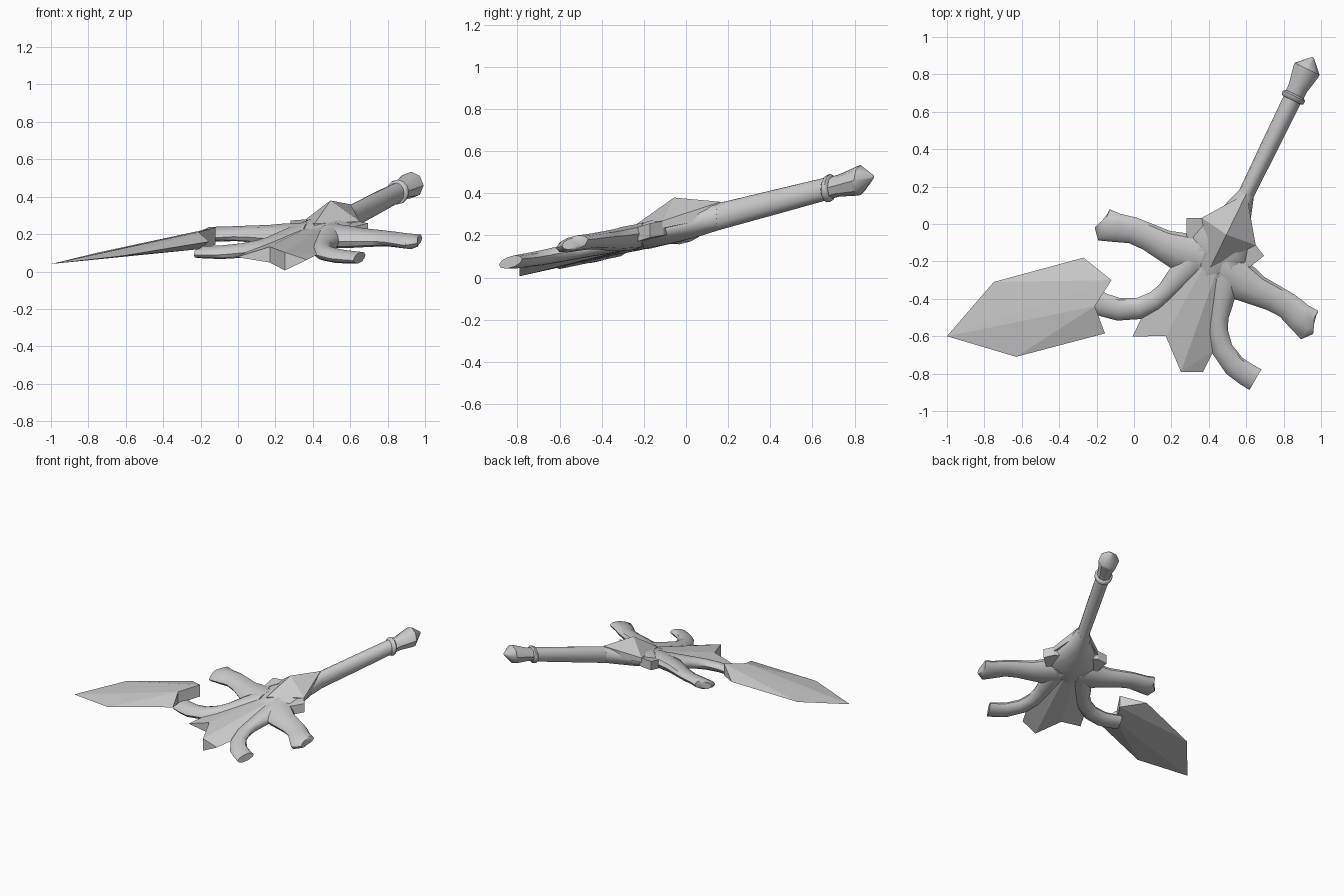
import bpy, bmesh, math
from mathutils import Matrix, Vector

if "Cube" in bpy.data.objects:
    bpy.data.objects.remove(bpy.data.objects["Cube"])

# Sword frame: u = across the guard, v = towards the pommel, w = up; tilted in the world
SWORD = Matrix(((0.899, 0.438, 0, 0.50),
                (-0.438, 0.899, 0, -0.045),
                (-0.0316, 0.2316, 1, 0.2375),
                (0, 0, 0, 1)))


def build(name, verts, faces, frame=SWORD, smooth=None):
    bm = bmesh.new()
    vs = [bm.verts.new(frame @ Vector(p)) for p in verts]
    for f in faces:
        bm.faces.new([vs[i] for i in f])
    bmesh.ops.remove_doubles(bm, verts=bm.verts, dist=1e-5)
    bmesh.ops.recalc_face_normals(bm, faces=bm.faces)
    me = bpy.data.meshes.new(name)
    bm.to_mesh(me)
    bm.free()
    ob = bpy.data.objects.new(name, me)
    bpy.context.collection.objects.link(ob)
    if smooth:
        bpy.ops.object.select_all(action='DESELECT')
        ob.select_set(True)
        bpy.context.view_layer.objects.active = ob
        bpy.ops.object.shade_smooth_by_angle(angle=math.radians(smooth))
    return ob


def loft(name, stations, n=10, side=1, smooth=45):
    """Elliptical tube along (u, v, half width, half height) stations."""
    verts, faces = [], []
    last = len(stations) - 1
    for i, (u, v, hw, hh) in enumerate(stations):
        a, b = stations[max(i - 1, 0)], stations[min(i + 1, last)]
        t = Vector((b[0] - a[0], b[1] - a[1])).normalized()
        for k in range(n):
            ang = 2 * math.pi * k / n
            c = hw * math.cos(ang)
            verts.append((side * (u - t.y * c), v + t.x * c, hh * math.sin(ang)))
    for i in range(last):
        for k in range(n):
            j = (k + 1) % n
            faces.append((i*n + k, i*n + j, (i+1)*n + j, (i+1)*n + k))
    faces += [tuple(range(n)), tuple(last*n + k for k in range(n))]
    return build(name, verts, faces, smooth=smooth)


def blade(name, left, right, r_left, r_right, frame):
    """Double-ridged blade: 3-point edges (root, mid, break), ridges (x, y, half thickness)."""
    verts = [(x, y, 0) for x, y in left + right]
    for s in (1, -1):
        verts += [(x, y, s * h) for x, y, h in r_left + r_right]
    faces = []
    for o in (6, 10):
        faces += [(0, 1, o), (1, o + 1, o), (1, 2, o + 1), (o, o + 1, o + 3, o + 2),
                  (3, 4, o + 2), (4, o + 3, o + 2), (4, 5, o + 3)]
    faces += [(2, 7, 11), (7, 9, 13, 11), (5, 9, 13),
              (0, 6, 10), (6, 8, 12, 10), (3, 8, 12)]
    return build(name, verts, faces, frame)


# Grip, collar and pommel
loft("grip", [(0, .10, .045, .068), (0, .24, .043, .064), (0, .5, .047, .060),
              (0, .82, .050, .054)], n=12)
loft("collar", [(0, .785, .050, .050), (0, .793, .064, .064), (0, .812, .066, .066),
                (0, .822, .052, .052)], n=12, smooth=60)
loft("pommel", [(0, .81, .052, .052), (0, .86, .053, .053), (0, .955, .073, .070),
                (0, .972, .074, .071), (0, 1.035, .012, .012), (0, 1.042, .003, .003)], n=8)

# Guard body
loft("guard_body", [(0, .23, .044, .064), (0, .12, .08, .070), (0, .01, .14, .070),
                    (0, -.10, .18, .066), (0, -.19, .13, .060), (0, -.26, .05, .048)], n=12)

# Raised diamond plate on top of the guard
ring = [(0, .232, .068), (-.158, .01, .035), (0, -.208, .066), (.165, .005, .035)]
build("guard_plate", [(0, -.013, .145)] + ring + [(x, y, 0) for x, y, _ in ring],
      [(0, i + 1, (i + 1) % 4 + 1) for i in range(4)] +
      [(i + 1, (i + 1) % 4 + 1, (i + 1) % 4 + 5, i + 5) for i in range(4)] + [(5, 6, 7, 8)])

# Mirrored horns and side points of the guard
for side, tag in ((1, "right"), (-1, "left")):
    loft("upper_horn_" + tag,
         [(.06, -.18, .11, .060), (.20, -.205, .10, .055), (.28, -.21, .082, .048),
          (.37, -.207, .073, .042), (.46, -.212, .071, .037), (.54, -.236, .077, .036),
          (.612, -.253, .089, .036), (.634, -.245, .045, .026)], side=side)
    loft("lower_horn_" + tag,
         [(.07, -.14, .09, .060), (.11, -.27, .075, .055), (.137, -.36, .062, .048),
          (.157, -.43, .052, .043), (.188, -.50, .053, .040), (.25, -.575, .057, .037),
          (.345, -.625, .061, .034), (.42, -.638, .062, .031), (.479, -.642, .064, .028)],
         side=side)
    tip = [(.10, .01), (.16, .008), (.230, -.027), (.190, -.112), (.10, -.15)]
    build("guard_point_" + tag,
          [(side * x, y, h) for h in (.034, -.034) for x, y in tip],
          [(0, 1, 2, 3, 4), (5, 6, 7, 8, 9)] +
          [(i, (i + 1) % 5, (i + 1) % 5 + 5, i + 5) for i in range(5)])

# Broken blade left in the guard
blade("blade_stub",
      [(-.10, -.12), (-.213, -.61), (-.213, -.722)],
      [(.10, -.12), (.211, -.60), (.209, -.727)],
      [(-.03, -.13, .048), (-.054, -.643, .042)],
      [(.03, -.13, .048), (.102, -.779, .048)], SWORD)

# Snapped-off blade tip lying on its own slightly tilted plane
FRAGMENT = Matrix(((1, 0, 0, 0), (0, 1, 0, 0), (.14, .09, 1, .234), (0, 0, 0, 1)))
T = (-1.0, -.60)
corners = [T, (-.75, -.31), (-.27, -.18), (-.155, -.585), (-.63, -.71)]
ridge = [(-.12, -.30), (-.21, -.44)]
verts = [(x, y, 0) for x, y in corners]
for s in (1, -1):
    verts += [(x, y, s * .046) for x, y in ridge]
faces = [(2, 5, 7), (5, 6, 8, 7), (3, 6, 8)]
for o in (5, 7):
    faces += [(0, 1, o), (1, 2, o), (0, o, o + 1), (0, o + 1, 4), (4, o + 1, 3)]
build("blade_tip", verts, faces, FRAGMENT)
